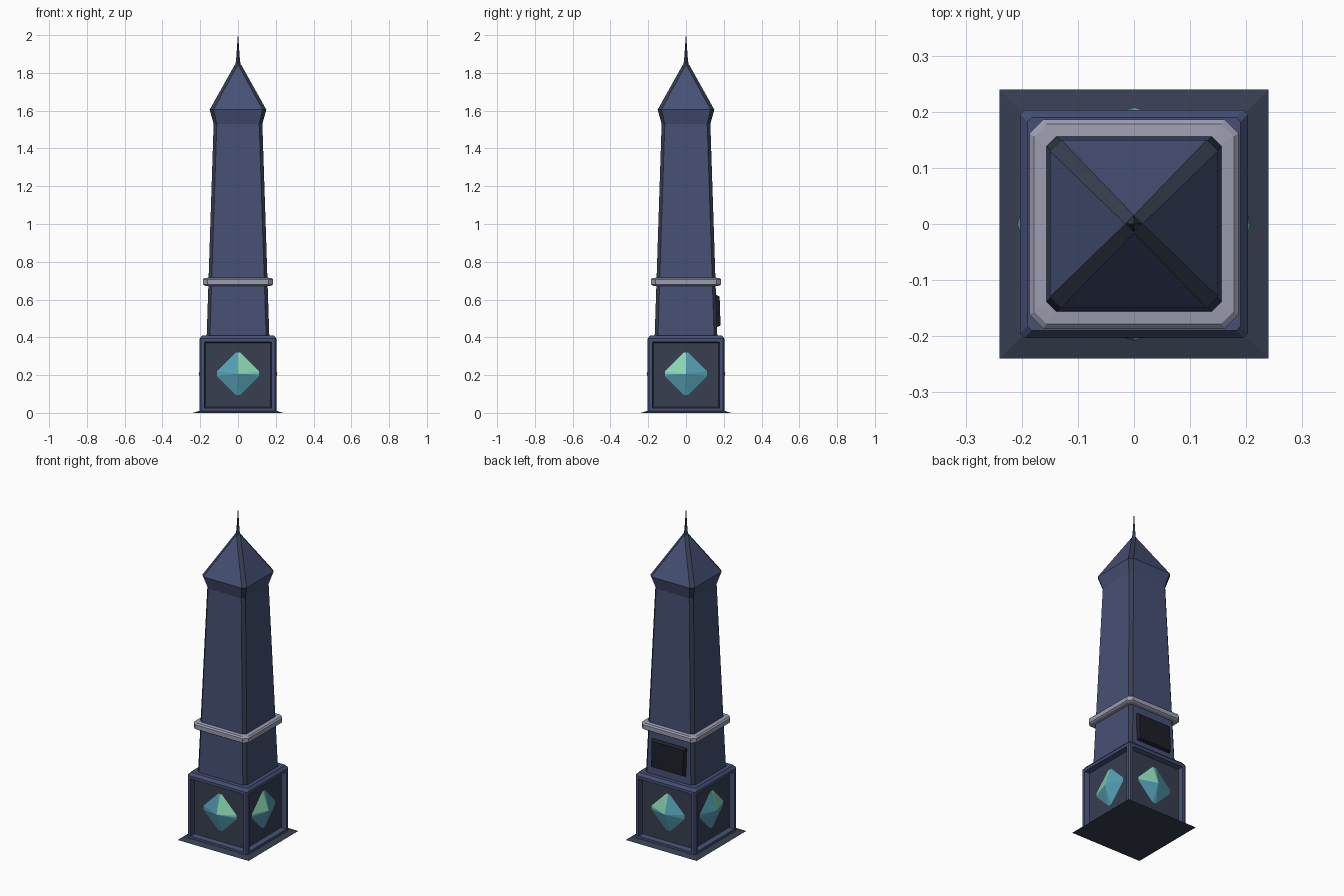
import bpy, bmesh, math
from mathutils import Matrix

if "Cube" in bpy.data.objects:
    bpy.data.objects.remove(bpy.data.objects["Cube"])


def srgb(r, g, b):
    return [((c / 255 + 0.055) / 1.055) ** 2.4 for c in (r, g, b)] + [1.0]


def material(name, rgb):
    m = bpy.data.materials.new(name)
    m.diffuse_color = srgb(*rgb)
    m.use_nodes = True
    m.node_tree.nodes["Principled BSDF"].inputs["Base Color"].default_value = m.diffuse_color
    return m


BLUE = material("slate_blue", (70, 80, 117))
DARK = material("dark_slate", (55, 62, 80))
SILVER = material("pale_silver", (156, 157, 176))
BLACK = material("near_black", (30, 31, 40))
TEAL = material("teal_crystal", (84, 158, 178))
MINT = material("mint_crystal", (140, 216, 178))


def finish(name, bm, mats, normals=True):
    if normals:
        bmesh.ops.recalc_face_normals(bm, faces=bm.faces[:])
    me = bpy.data.meshes.new(name)
    bm.to_mesh(me)
    bm.free()
    for m in mats:
        me.materials.append(m)
    ob = bpy.data.objects.new(name, me)
    bpy.context.collection.objects.link(ob)
    return ob


def loft(levels, sx=1.0):
    """Stack of square rings (z, half width, corner chamfer); chamfer faces get slot 1."""
    bm = bmesh.new()
    rings = []
    for z, h, c in levels:
        pts = [(h, -h + c), (h, h - c), (h - c, h), (-h + c, h),
               (-h, h - c), (-h, -h + c), (-h + c, -h), (h - c, -h)]
        rings.append([bm.verts.new((x, y, z)) for x, y in pts])
    for a, b in zip(rings, rings[1:]):
        for i in range(8):
            j = (i + 1) % 8
            bm.faces.new((a[i], a[j], b[j], b[i])).material_index = i % 2
    bm.faces.new(rings[0][::-1])
    bm.faces.new(rings[-1])
    return bm


# Thin sloping foot plate
finish("foot_plate", loft([(0, 0.24, 0.0005), (0.012, 0.2, 0.0005)]), [DARK, DARK])

# Pedestal box with a recessed dark panel on each side
bm = loft([(0.008, 0.203, 0.008), (0.393, 0.203, 0.008), (0.41, 0.19, 0.008)])
bmesh.ops.recalc_face_normals(bm, faces=bm.faces[:])
for f in bm.faces:
    f.material_index = 0
sides = [f for f in bm.faces if abs(f.normal.z) < 0.1 and f.calc_area() > 0.05]
bmesh.ops.inset_individual(bm, faces=sides, thickness=0.024, depth=0)
bmesh.ops.inset_individual(bm, faces=sides, thickness=0.008, depth=-0.03)
for f in sides:
    f.material_index = 1
finish("pedestal", bm, [BLUE, DARK], False)

# Faceted crystals: low pyramids with clipped corners, one bright quarter each
R, K = 0.128, 0.014
outline = [(R, -K), (R, K), (K, R), (-K, R), (-R, K), (-R, -K), (-K, -R), (K, -R)]
outline = [p for i, p in enumerate(outline)]
for name, turn, bright in (("front", 0, 1), ("right", 90, -1),
                           ("back", 180, -1), ("left", 270, 1)):
    bm = bmesh.new()
    pts = []
    for i, p in enumerate(outline):
        pts.append(p)
        if i % 2 == 0:  # midpoint of each clipped corner
            q = outline[i + 1]
            pts.append(((p[0] + q[0]) / 2, (p[1] + q[1]) / 2))
    vs = [bm.verts.new((x, -0.168, 0.207 + z)) for x, z in pts]
    tip = bm.verts.new((0, -0.208, 0.207))
    for i in range(len(vs)):
        f = bm.faces.new((vs[i], vs[(i + 1) % len(vs)], tip))
        c = f.calc_center_median()
        f.material_index = int(c.x * bright > 0 and c.z > 0.207)
    bm.faces.new(vs[::-1])
    bmesh.ops.rotate(bm, verts=bm.verts[:], cent=(0, 0, 0),
                     matrix=Matrix.Rotation(math.radians(turn), 3, 'Z'))
    finish("crystal_" + name, bm, [TEAL, MINT])

# Tapered shaft, flared cap and pyramid roof with dark chamfered edges
finish("shaft_and_roof", loft([(0.40, 0.166, 0.017), (1.53, 0.129, 0.017),
                               (1.605, 0.15, 0.02), (1.845, 0.016, 0.0155)]),
       [BLUE, DARK])

# Needle spire
finish("spire", loft([(1.835, 0.016, 0.0155), (1.87, 0.010, 0.0095),
                      (2.0, 0.0008, 0.0007)]), [DARK, DARK])

# Silver band around the shaft
finish("band", loft([(0.672, 0.165, 0.017), (0.674, 0.177, 0.022), (0.68, 0.186, 0.024),
                     (0.706, 0.186, 0.024), (0.714, 0.178, 0.022), (0.716, 0.155, 0.015)]),
       [SILVER, SILVER])

# Black bevelled hatch on the back of the shaft
bm = bmesh.new()
bmesh.ops.create_cube(bm, size=1)
for v in bm.verts:
    outer = v.co.y > 0
    hx, hz = (0.108, 0.077) if outer else (0.121, 0.09)
    v.co = (math.copysign(hx, v.co.x), 0.183 if outer else 0.15,
            0.539 + math.copysign(hz, v.co.z))
    if outer and v.co.z > 0.539:
        v.co.y -= 0.005
finish("back_hatch", bm, [BLACK])
